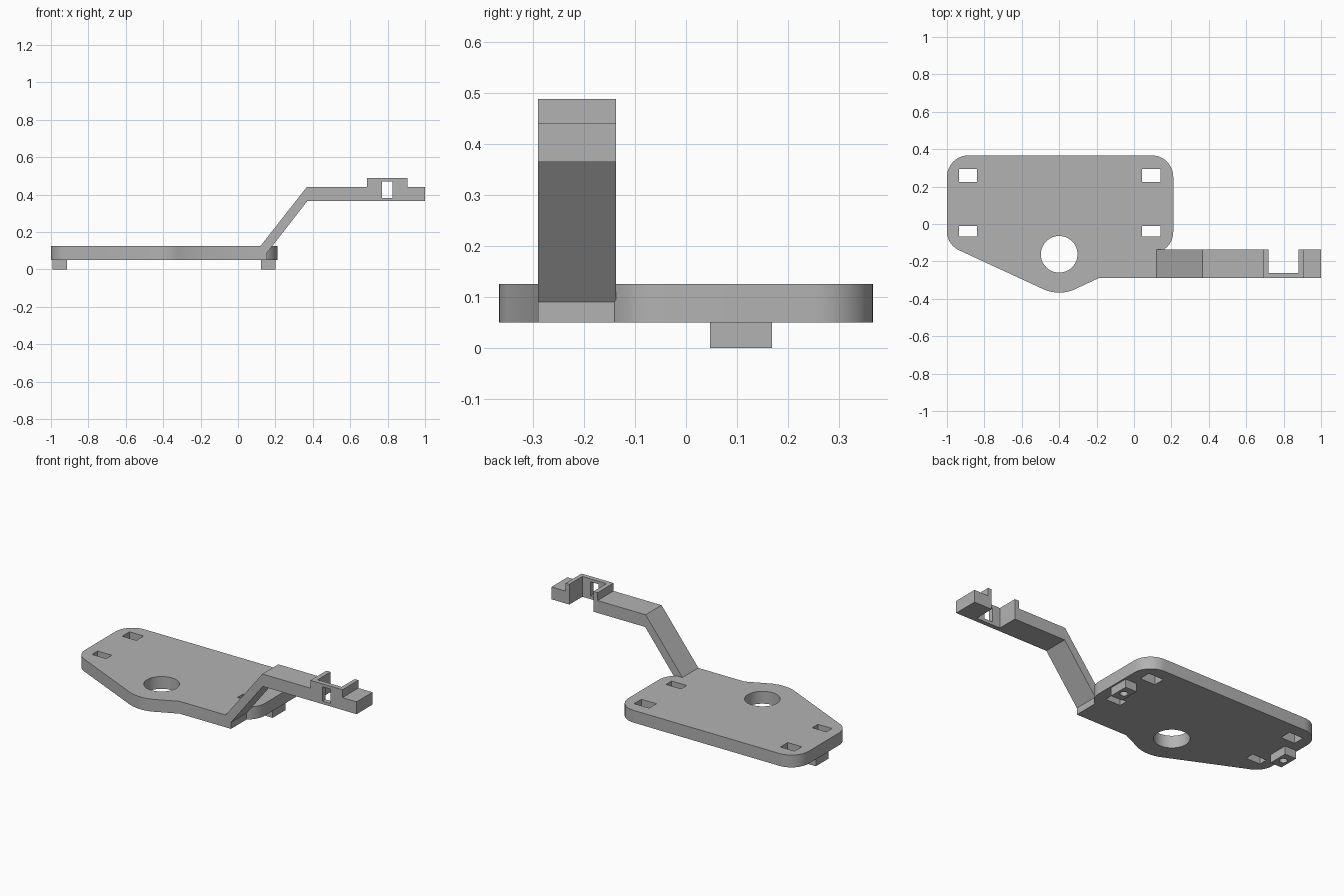
import bpy, bmesh
from math import cos, sin, radians
from mathutils import Vector

cube = bpy.data.objects.get("Cube")
if cube:
    bpy.data.objects.remove(cube, do_unlink=True)

grey = bpy.data.materials.new("light grey plastic")
grey.use_nodes = True
colour = (0.45, 0.45, 0.45, 1)
grey.diffuse_color = colour
grey.node_tree.nodes["Principled BSDF"].inputs["Base Color"].default_value = colour


def arc(cx, cy, r, a0, a1, steps=12):
    angles = [radians(a0 + (a1 - a0) * i / steps) for i in range(steps + 1)]
    return [(cx + r * cos(a), cy + r * sin(a)) for a in angles]


def circle(cx, cy, r, steps=48):
    return arc(cx, cy, r, 0, 360, steps)[:-1]


def rect(x0, x1, y0, y1):
    return [(x0, y0), (x1, y0), (x1, y1), (x0, y1)]


def add_prism(bm, outline, low, high, axis="z"):
    """Extrude an outline along z, or an x-z outline along y."""
    def place(p, h):
        return Vector((p[0], p[1], h)) if axis == "z" else Vector((p[0], h, p[1]))
    face = bm.faces.new([bm.verts.new(place(p, low)) for p in outline])
    step = place((0, 0), high - low)
    new = bmesh.ops.extrude_face_region(bm, geom=[face])["geom"]
    bmesh.ops.translate(bm, vec=step, verts=[g for g in new if isinstance(g, bmesh.types.BMVert)])


def make(name, prisms):
    bm = bmesh.new()
    for prism in prisms:
        add_prism(bm, *prism)
    bmesh.ops.recalc_face_normals(bm, faces=bm.faces)
    mesh = bpy.data.meshes.new(name)
    bm.to_mesh(mesh)
    bm.free()
    mesh.materials.append(grey)
    obj = bpy.data.objects.new(name, mesh)
    bpy.context.collection.objects.link(obj)
    return obj


def cut(obj, prisms):
    cutter = make("cutter", prisms)
    cutter.hide_render = True
    mod = obj.modifiers.new("cut", "BOOLEAN")
    mod.operation, mod.solver, mod.object = "DIFFERENCE", "EXACT", cutter
    bpy.ops.object.select_all(action="DESELECT")
    bpy.context.view_layer.objects.active = obj
    obj.select_set(True)
    bpy.ops.object.modifier_apply(modifier=mod.name)
    bpy.data.objects.remove(cutter, do_unlink=True)
    bpy.ops.object.shade_smooth_by_angle(angle=radians(30))


BOTTOM, TOP = 0.05, 0.125
FRONT, BACK = -0.29, -0.137
JOIN = 0.12

# Base plate with rounded corners and a nose around the large hole
outline = (arc(0.09, -0.04, 0.12, -75, 0) + arc(0.095, 0.252, 0.115, 0, 90)
           + arc(-0.885, 0.252, 0.115, 90, 180) + arc(-0.89, -0.04, 0.11, 180, 246)
           + arc(-0.4, -0.162, 0.205, 246, 292) + [(-0.19, FRONT), (JOIN, FRONT)])
plate = make("base_plate", [(outline, BOTTOM, TOP)])
holes = [(circle(-0.4, -0.162, 0.098), 0, 0.2)]
for x0, x1 in ((-0.935, -0.84), (0.042, 0.143)):
    for y0, y1 in ((-0.066, -0.012), (0.224, 0.294)):
        holes.append((rect(x0, x1, y0, y1), 0, 0.2))
cut(plate, holes)

# Feet with a small blind hole underneath
for name, x in (("right_foot", -0.953), ("left_foot", 0.162)):
    foot = make(name, [(rect(x - 0.038, x + 0.038, 0.047, 0.169), 0, BOTTOM)])
    cut(foot, [(circle(x, 0.108, 0.022, 24), -0.02, 0.045)])

# Cranked arm with a raised bracket near its end
profile = [(JOIN, BOTTOM), (0.156, BOTTOM), (0.156, 0.09), (0.37, 0.365), (1, 0.365),
           (1, 0.44), (0.905, 0.44), (0.905, 0.488), (0.69, 0.488), (0.69, 0.44),
           (0.367, 0.44), (JOIN, TOP)]
arm = make("arm", [(profile, FRONT, BACK, "y")])
cut(arm, [(rect(0.718, 0.88, -0.262, 0), 0.3, 0.6)])
cut(arm, [(rect(0.77, 0.825, 0.383, 0.47), -0.4, -0.2, "y")])
